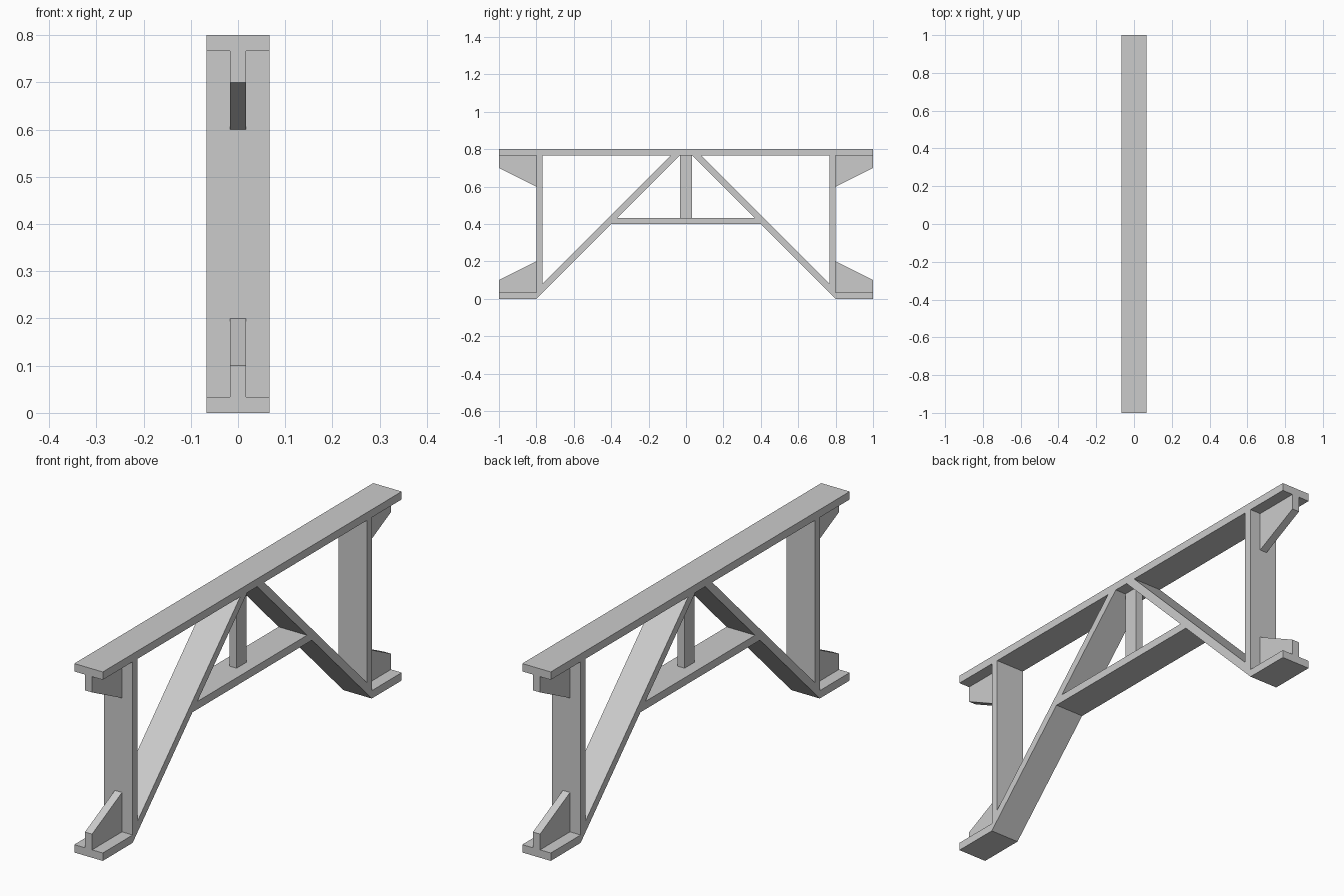
import bpy, bmesh

if "Cube" in bpy.data.objects:
    bpy.data.objects.remove(bpy.data.objects["Cube"])

T = 1 / 30          # plate thickness
WIDE = 2 / 15       # full width of the plates
D = T * 2 ** 0.5    # vertical depth of the 45 degree brace


def prism(name, profile, width):
    """Extrude a (y, z) profile along x, centred on x = 0."""
    bm = bmesh.new()
    face = bm.faces.new([bm.verts.new((-width / 2, y, z)) for y, z in profile])
    ext = bmesh.ops.extrude_face_region(bm, geom=[face])
    verts = [v for v in ext["geom"] if isinstance(v, bmesh.types.BMVert)]
    bmesh.ops.translate(bm, verts=verts, vec=(width, 0, 0))
    bmesh.ops.recalc_face_normals(bm, faces=bm.faces)
    mesh = bpy.data.meshes.new(name)
    bm.to_mesh(mesh)
    bm.free()
    obj = bpy.data.objects.new(name, mesh)
    bpy.context.collection.objects.link(obj)
    return obj


def rect(y0, y1, z0, z1):
    return [(y0, z0), (y1, z0), (y1, z1), (y0, z1)]


# Central parts
top = 0.8 - T
prism("top_beam", rect(-1, 1, top, 0.8), WIDE)
prism("cross_tie", [(-0.4, 0.4), (0.4, 0.4), (0.4 - T, 0.4 + T), (T - 0.4, 0.4 + T)], WIDE)
prism("king_post", rect(-T, T, 0.4 + T, top), T)

# Parts repeated at both ends
for side, s in (("front", -1), ("back", 1)):
    parts = {
        "foot": (rect(0.8, 1, 0, T), WIDE),
        "brace": ([(0.8, 0), (0.8, D), (0.8 + D - top, top), (T, top)], WIDE),
        "post": ([(0.8 - T, T + D), (0.8, D), (0.8, top), (0.8 - T, top)], WIDE),
        "lower_gusset": ([(0.8, T), (1, T), (1, 0.1), (0.8, 0.2)], T),
        "upper_gusset": ([(0.8, 0.6), (1, 0.7), (1, top), (0.8, top)], T),
    }
    for part, (profile, width) in parts.items():
        prism(f"{side}_{part}", [(s * y, z) for y, z in profile], width)
